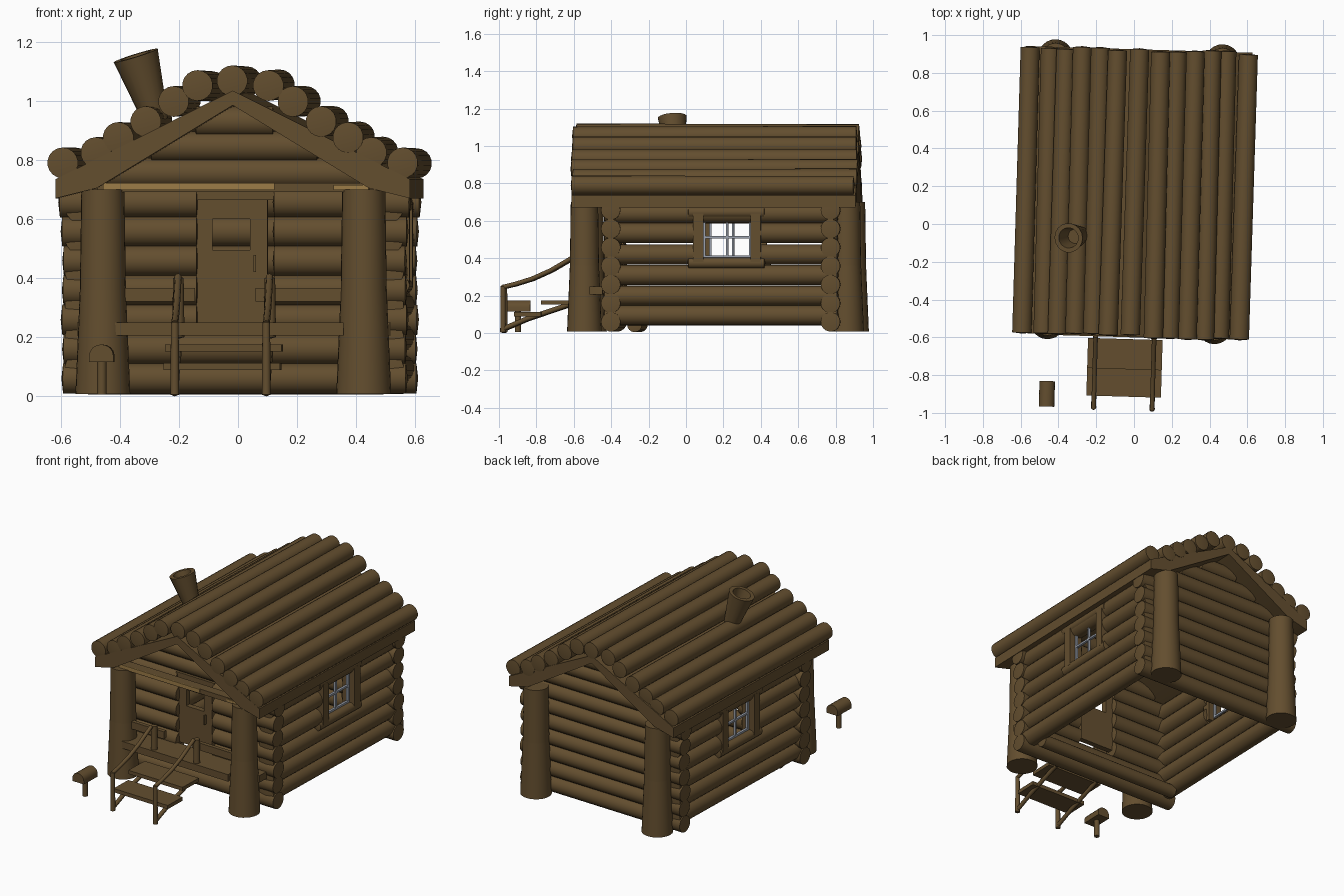
import bpy, bmesh, math, random
from mathutils import Matrix, Vector

if "Cube" in bpy.data.objects:
    bpy.data.objects.remove(bpy.data.objects["Cube"])

random.seed(4)
TURN = Matrix.Rotation(-0.03, 4, 'Z')   # the whole cabin sits slightly askew


def material(name, rgb):
    m = bpy.data.materials.new(name)
    m.diffuse_color = (*rgb, 1)
    m.use_nodes = True
    m.node_tree.nodes["Principled BSDF"].inputs["Base Color"].default_value = m.diffuse_color
    return m


WOOD = material("dark wood", (0.125, 0.076, 0.028))
LIGHT = material("light wood", (0.33, 0.20, 0.062))
GREY = material("window grey", (0.33, 0.36, 0.42))


def finish(name, bm, mat):
    bmesh.ops.recalc_face_normals(bm, faces=bm.faces)
    bm.transform(TURN)
    for f in bm.faces:
        f.smooth = True
    for e in bm.edges:
        e.smooth = len(e.link_faces) == 2 and e.calc_face_angle(0) < 0.6
    me = bpy.data.meshes.new(name)
    bm.to_mesh(me)
    bm.free()
    me.materials.append(mat)
    ob = bpy.data.objects.new(name, me)
    bpy.context.collection.objects.link(ob)
    return ob


def log(name, p, q, r1, r2=None, mat=WOOD, sides=18, dome=0.006):
    p, q = Vector(p), Vector(q)
    d = q - p
    bm = bmesh.new()
    bmesh.ops.create_cone(bm, cap_ends=True, segments=sides, radius1=r1,
                          radius2=r1 if r2 is None else r2, depth=d.length)
    caps = [f for f in bm.faces if len(f.verts) > 4]
    bmesh.ops.poke(bm, faces=caps, offset=dome)
    rot = Vector((0, 0, 1)).rotation_difference(d).to_matrix().to_4x4()
    bm.transform(Matrix.Translation((p + q) / 2) @ rot)
    return finish(name, bm, mat)


def box(name, x, y, z, mat=WOOD):
    bm = bmesh.new()
    bmesh.ops.create_cube(bm, size=1)
    for v in bm.verts:
        v.co = [(a[0] + a[1]) / 2 + c * (a[1] - a[0]) for a, c in zip((x, y, z), v.co)]
    return finish(name, bm, mat)


def prism(name, profile, y0, y1, mat=WOOD):
    # extrude an x-z profile along y
    bm = bmesh.new()
    face = bm.faces.new([bm.verts.new((x, y0, z)) for x, z in profile])
    geo = bmesh.ops.extrude_face_region(bm, geom=[face])["geom"]
    bmesh.ops.translate(bm, vec=(0, y1 - y0, 0),
                        verts=[g for g in geo if isinstance(g, bmesh.types.BMVert)])
    return finish(name, bm, mat)


def tube(name, pts, r, mat=WOOD):
    # round bar through points, with ball joints kept inside the bend
    cu = bpy.data.curves.new(name, 'CURVE')
    cu.dimensions = '3D'
    cu.bevel_depth = r
    cu.bevel_resolution = 2
    cu.use_fill_caps = True
    sp = cu.splines.new('POLY')
    sp.points.add(len(pts) - 1)
    for s, p in zip(sp.points, pts):
        s.co = (*(TURN @ Vector(p)), 1)
    cu.materials.append(mat)
    ob = bpy.data.objects.new(name, cu)
    bpy.context.collection.objects.link(ob)


FRONT, BACK = -0.385, 0.79

# front and back wall logs, front ones split around the door
for i in range(7):
    z = 0.06 + i * 0.0995
    e = 0.585 + random.uniform(-0.008, 0.008)
    log("back_wall_log", (-e, BACK, z), (e, BACK, z), 0.052)
    if z < 0.2:
        log("front_wall_log", (-e, FRONT, z), (e, FRONT, z), 0.052)
    else:
        log("front_wall_log", (-e, FRONT, z), (-0.128, FRONT, z), 0.052)
        log("front_wall_log", (0.135, FRONT, z), (e, FRONT, z), 0.052)

# gable logs
for y in (FRONT, BACK):
    for z, h in ((0.755, 0.44), (0.845, 0.28), (0.93, 0.13)):
        log("gable_log", (-h, y, z), (h, y, z), 0.052)

for s in (-1, 1):
    # side wall logs, split around the window
    x = s * 0.52
    for z in (0.095, 0.2, 0.31, 0.42, 0.535, 0.64):
        spans = [(-0.42, 0.825)]
        if 0.38 < z < 0.6:
            spans = [(-0.42, 0.085), (0.385, 0.825)]
        for a, b in spans:
            log("side_wall_log", (x, a, z), (x, b, z), 0.054)
    # window surround
    w = s * 0.55
    for z in (0.375, 0.645):
        log("window_sill_log", (w, 0.03, z), (w, 0.435, z), 0.03)
    for y in (0.083, 0.39):
        box("window_side_board", sorted((s * 0.49, s * 0.58)), (y - 0.027, y + 0.027), (0.38, 0.64))
    # grey window bars
    g = sorted((s * 0.525, s * 0.54))
    for y in (0.115, 0.236, 0.358):
        box("window_bar_upright", g, (y - 0.006, y + 0.006), (0.4, 0.62), GREY)
    for z in (0.409, 0.512, 0.611):
        box("window_bar_cross", g, (0.11, 0.363), (z - 0.006, z + 0.006), GREY)
    # corner posts, wider at the foot
    for y in (-0.53, 0.872):
        log("corner_post", (s * 0.442, y, 0.008), (s * 0.442, y, 0.36), 0.093, 0.078, sides=24, dome=0)
        log("corner_post_top", (s * 0.442, y, 0.36), (s * 0.442, y, 0.7), 0.078, 0.073, sides=24, dome=0)

# roof slab
prism("roof_slab", [(-0.6, 0.67), (-0.6, 0.735), (0, 1.035), (0.6, 0.735), (0.6, 0.67),
                    (0.46, 0.705), (0, 0.985), (-0.46, 0.705)], -0.595, 0.925)

# roof logs
for x, z in ((0, 1.068), (0.117, 1.052), (0.203, 0.998), (0.298, 0.93),
             (0.388, 0.876), (0.467, 0.825), (0.577, 0.79)):
    for s in ((-1, 1) if x else (1,)):
        a, b = random.uniform(-0.01, 0.01), random.uniform(-0.01, 0.01)
        j = random.uniform(-0.004, 0.004)
        log("roof_log", (s * x + j, -0.592 + a, z), (s * x - j, 0.92 + b, z + j), 0.052, 0.051)

# chimney: flared, leaning, hollow at the top
bm = bmesh.new()
n = 18
rings = []
for r, h in ((0.042, 0), (0.078, 0.235), (0.054, 0.235), (0.038, 0.12)):
    rings.append([bm.verts.new((r * math.cos(k * math.tau / n), r * math.sin(k * math.tau / n), h))
                  for k in range(n)])
for lo, hi in zip(rings, rings[1:]):
    for k in range(n):
        bm.faces.new((lo[k], lo[(k + 1) % n], hi[(k + 1) % n], hi[k]))
bm.faces.new(rings[0])
bm.faces.new(rings[-1])
bm.transform(Matrix.Translation((-0.275, -0.065, 0.93)) @ Matrix.Rotation(-0.3, 4, 'Y')
             @ Matrix.Rotation(0.08, 4, 'X'))
finish("chimney", bm, WOOD)

# tie beam across the porch posts, pale on its front
box("porch_tie_beam", (-0.46, 0.46), (-0.56, -0.5), (0.692, 0.722))
box("porch_beam_face", (-0.44, 0.14), (-0.566, -0.56), (0.699, 0.722), LIGHT)
box("porch_beam_face_right", (0.34, 0.46), (-0.566, -0.56), (0.699, 0.715), LIGHT)

# door with a window hole, lintel and handle
DY = (-0.405, -0.37)
box("door_left", (-0.128, -0.075), DY, (0.25, 0.665))
box("door_right", (0.053, 0.112), DY, (0.25, 0.665))
box("door_top", (-0.075, 0.053), DY, (0.6, 0.665))
box("door_bottom", (-0.075, 0.053), DY, (0.25, 0.495))
box("door_lintel", (-0.14, 0.14), (-0.42, -0.36), (0.665, 0.705))
box("door_handle", (0.065, 0.073), (-0.425, -0.405), (0.42, 0.478))

# porch deck, rails and stub posts
box("porch_deck", (-0.415, 0.375), (-0.6, -0.42), (0.205, 0.25))
box("porch_end_board", (-0.53, 0.53), (-0.5, -0.43), (0.205, 0.25))
box("porch_rail_left", (-0.42, -0.13), (-0.55, -0.525), (0.32, 0.367))
box("porch_rail_right", (0.075, 0.38), (-0.55, -0.525), (0.32, 0.367))
for x in (-0.185, 0.125):
    log("porch_stub_post", (x, -0.57, 0.2), (x, -0.57, 0.4), 0.021, 0.018, sides=12)
log("floor_joist_log", (-0.5, -0.26, 0.045), (0.5, -0.26, 0.045), 0.04)

# steps with bent handrails
box("upper_tread", (-0.225, 0.17), (-0.77, -0.61), (0.152, 0.175))
box("lower_tread", (-0.225, 0.17), (-0.915, -0.77), (0.088, 0.112))
for x in (-0.185, 0.125):
    log("stair_post", (x, -0.975, 0.005), (x, -0.975, 0.25), 0.015, 0.013, sides=12)
    tube("stair_handrail", [(x, -0.98, 0.245), (x, -0.91, 0.262), (x, -0.82, 0.29),
                            (x, -0.72, 0.335), (x, -0.6, 0.405)], 0.012)
    tube("stair_stringer", [(x, -0.975, 0.022), (x, -0.85, 0.075), (x, -0.6, 0.16)], 0.013)

# letter box on a post
arch = [(-0.475, 0.115), (-0.393, 0.115)]
arch += [(-0.434 + 0.041 * math.cos(t * math.pi / 8), 0.138 + 0.037 * math.sin(t * math.pi / 8))
         for t in range(9)]
prism("letter_box", arch, -0.98, -0.845)
log("letter_box_post", (-0.434, -0.912, 0.006), (-0.434, -0.912, 0.12), 0.016, sides=12, dome=0)
